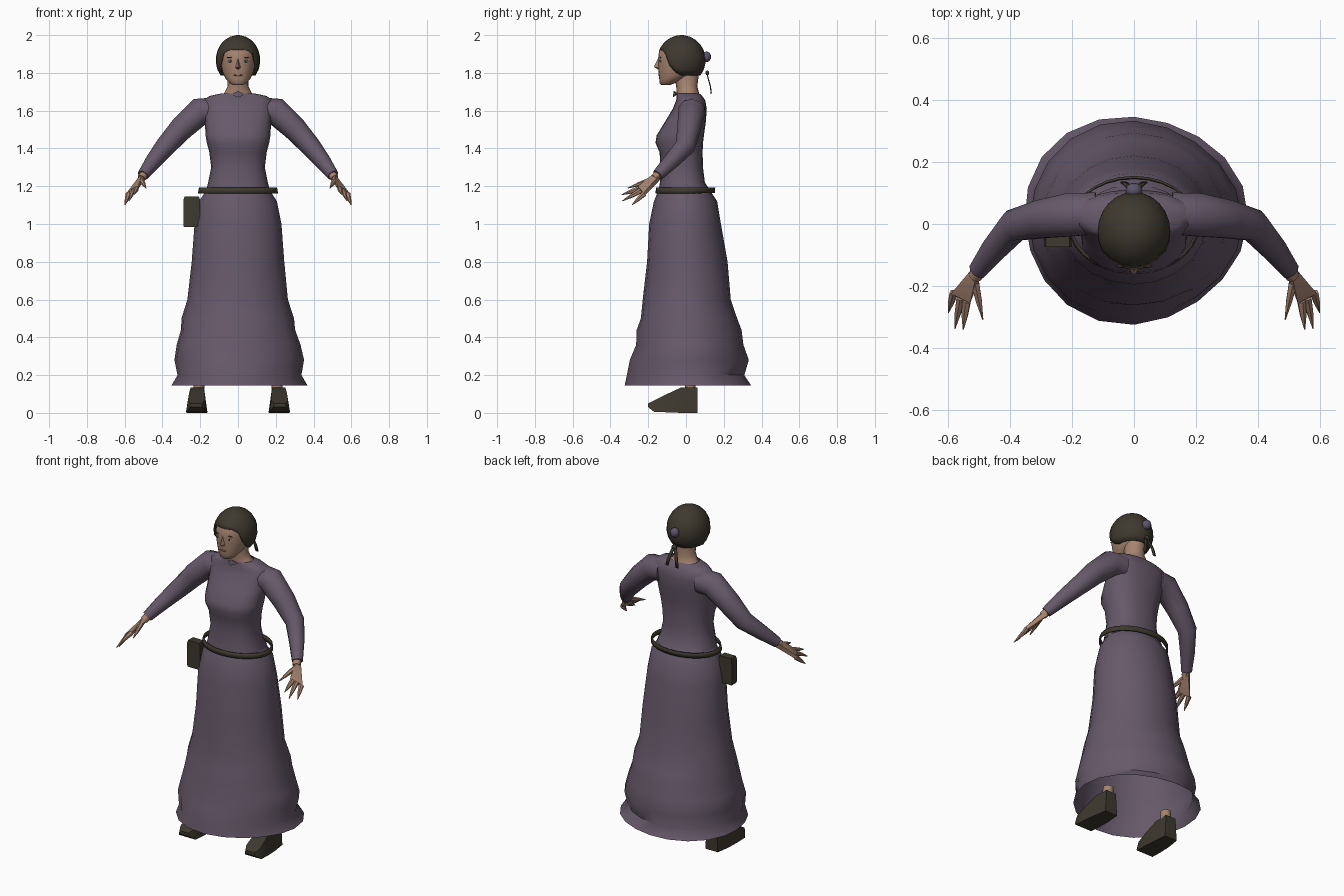
import bpy, bmesh, math
from mathutils import Vector

cube = bpy.data.objects.get("Cube")
if cube:
    bpy.data.objects.remove(cube, do_unlink=True)


def material(name, r, g, b):
    m = bpy.data.materials.new(name)
    m.use_nodes = True
    m.diffuse_color = (r, g, b, 1)
    m.node_tree.nodes["Principled BSDF"].inputs["Base Color"].default_value = (r, g, b, 1)
    return m


CLOTH = material("plum cloth", .135, .1, .145)
SKIN = material("skin", .38, .23, .16)
DARK = material("dark brown", .048, .041, .028)
BUN = material("bun purple", .11, .09, .15)
EYE = material("eye grey", .3, .3, .32)
LIP = material("lip", .26, .13, .1)


def finish(name, bm, mat, mirror=False, angle=50, thick=0):
    """Turn a bmesh into a shaded object, optionally mirrored in x."""
    bmesh.ops.recalc_face_normals(bm, faces=bm.faces)
    me = bpy.data.meshes.new(name)
    bm.to_mesh(me)
    bm.free()
    me.materials.append(mat)
    ob = bpy.data.objects.new(name, me)
    bpy.context.collection.objects.link(ob)
    if thick:
        ob.modifiers.new("Thickness", "SOLIDIFY").thickness = thick
    if mirror:
        ob.modifiers.new("Mirror", "MIRROR").use_mirror_merge = False
    bpy.ops.object.select_all(action="DESELECT")
    ob.select_set(True)
    bpy.context.view_layer.objects.active = ob
    bpy.ops.object.shade_smooth_by_angle(angle=math.radians(angle))
    return ob


def bridge(bm, rings, caps=(True, True)):
    """Skin a list of equal point rings."""
    vs = [[bm.verts.new(p) for p in ring] for ring in rings]
    n = len(vs[0])
    for a, b in zip(vs, vs[1:]):
        for i in range(n):
            j = (i + 1) % n
            bm.faces.new((a[i], a[j], b[j], b[i]))
    if caps[0]:
        bm.faces.new(vs[0])
    if caps[1]:
        bm.faces.new(vs[-1])


def loft(name, sections, mat, n=20, power=1, caps=(True, True), wave=0, **kw):
    """Stack horizontal sections given as z, half width, front y, back y."""
    def point(s, i):
        z, rx, front, back = s
        a = math.tau * i / n
        k = 1 + wave * math.sin(3 * a + 7 * z) * max(0, .8 - z)
        c, d = math.cos(a), math.sin(a)
        x = math.copysign(abs(c) ** power, c) * rx * k
        y = math.copysign(abs(d) ** power, d) * (back - front) / 2 * k
        return x, (front + back) / 2 + y, z
    bm = bmesh.new()
    bridge(bm, [[point(s, i) for i in range(n)] for s in sections], caps)
    return finish(name, bm, mat, **kw)


def tube(name, stations, mat, n=10, **kw):
    """Round limb through stations of x, y, z, radius."""
    pts = [Vector(s[:3]) for s in stations]
    rings = []
    for k, s in enumerate(stations):
        d = (pts[min(k + 1, len(pts) - 1)] - pts[max(k - 1, 0)]).normalized()
        u = d.cross(Vector((0, 1, .01))).normalized()
        v = d.cross(u)
        rings.append([pts[k] + (u * math.cos(math.tau * i / n) + v * math.sin(math.tau * i / n)) * s[3]
                      for i in range(n)])
    bm = bmesh.new()
    bridge(bm, rings)
    return finish(name, bm, mat, **kw)


def hull(name, points, mat, **kw):
    bm = bmesh.new()
    verts = [bm.verts.new(p) for p in points]
    bmesh.ops.convex_hull(bm, input=verts)
    return finish(name, bm, mat, **kw)


def blob(name, centre, size, mat, **kw):
    bm = bmesh.new()
    bmesh.ops.create_uvsphere(bm, u_segments=12, v_segments=8, radius=1)
    bmesh.ops.scale(bm, vec=size, verts=bm.verts)
    bmesh.ops.translate(bm, vec=centre, verts=bm.verts)
    return finish(name, bm, mat, **kw)


# Dress: long flared skirt, fitted bodice and sleeves
loft("skirt", [(.145, .36, -.32, .35), (.2, .328, -.312, .31), (.28, .343, -.3, .33),
               (.36, .328, -.268, .3), (.44, .302, -.265, .29), (.5, .298, -.242, .268),
               (.6, .266, -.23, .236), (.8, .245, -.206, .22), (1, .23, -.195, .185),
               (1.12, .206, -.17, .165), (1.18, .168, -.145, .125)],
     CLOTH, caps=(False, False), wave=.04)
loft("bodice", [(1.18, .168, -.145, .125), (1.22, .158, -.138, .1), (1.3, .142, -.135, .09),
                (1.38, .152, -.14, .088), (1.43, .165, -.162, .09), (1.47, .172, -.155, .095),
                (1.54, .175, -.112, .105), (1.61, .185, -.07, .11), (1.655, .185, -.052, .102),
                (1.678, .15, -.05, .085), (1.692, .085, -.05, .07)],
     CLOTH, caps=(False, False), power=.85)
tube("sleeve", [(.12, .035, 1.6, .07), (.2, .03, 1.597, .073), (.3, .015, 1.505, .064),
                (.385, -.005, 1.41, .054), (.45, -.08, 1.33, .043), (.503, -.15, 1.258, .031)],
     CLOTH, mirror=True)
hull("collar_point", [(-.035, -.052, 1.685), (.035, -.052, 1.685), (0, -.065, 1.705),
                      (0, -.07, 1.67), (0, -.04, 1.69)], CLOTH)

# Belt and hip pouch
loft("belt", [(1.163, .212, -.162, .152), (1.192, .207, -.158, .155)], DARK, n=28,
     caps=(False, False), thick=.008)
hull("pouch", [(-.245 + sx * w, -.05 + sy * .024, z) for sx in (-1, 1) for sy in (-1, 1)
               for z, w in ((.985, .042), (1.0, .044), (1.13, .043), (1.145, .038))], DARK)

# Hands with pointed fingers
wrist = [(.485, -.15, 1.255), (.525, -.148, 1.25), (.508, -.165, 1.272), (.5, -.135, 1.236)]
knuckles = [(.528, -.255, 1.2), (.53, -.25, 1.18), (.59, -.225, 1.165), (.585, -.22, 1.148)]
hull("palm", wrist + knuckles, SKIN, mirror=True, angle=30)
tube("wrist", [(.475, -.115, 1.295, .024), (.512, -.17, 1.242, .022)], SKIN, n=8, mirror=True)
fingers = {"index": ((.54, -.25, 1.186), (.55, -.34, 1.155)),
           "middle": ((.558, -.24, 1.176), (.577, -.337, 1.122)),
           "little": ((.58, -.222, 1.16), (.598, -.285, 1.102)),
           "thumb": ((.512, -.19, 1.232), (.487, -.308, 1.19))}
for label, (root, tip) in fingers.items():
    mid = Vector(root).lerp(Vector(tip), .5)
    tube(label + "_finger", [(*root, .015), (*mid, .011), (*tip, .002)], SKIN, n=6, mirror=True)

# Shoes and ankles
shoe = []
for y, low, high, wide, narrow in ((-.2, .03, .05, .035, .03), (-.17, .006, .065, .055, .045),
                                   (-.1, .003, .1, .056, .042), (-.025, 0, .135, .052, .035),
                                   (.06, 0, .135, .042, .033)):
    lean = .215 - y * .03
    for s in (-1, 1):
        shoe += [(lean + s * wide, y, low), (lean + s * narrow, y, high)]
hull("shoe", shoe, DARK, mirror=True, angle=30)
tube("ankle", [(.208, .022, .11, .028), (.205, .025, .18, .03)], SKIN, mirror=True)

# Neck, head and face
loft("neck", [(1.665, .11, -.045, .085), (1.69, .075, -.05, .07), (1.73, .055, -.052, .06),
              (1.81, .055, -.07, .07)], SKIN)
loft("head", [(1.735, .026, -.13, -.085), (1.745, .044, -.139, -.06), (1.77, .066, -.142, 0),
              (1.8, .081, -.145, .05), (1.84, .091, -.148, .07), (1.88, .095, -.147, .08),
              (1.92, .095, -.142, .08), (1.96, .075, -.11, .06)], SKIN, n=24)
hull("nose", [(0, -.145, 1.883), (-.017, -.14, 1.826), (.017, -.14, 1.826), (0, -.17, 1.831),
              (0, -.143, 1.815)], SKIN)
blob("eye", (.04, -.1355, 1.862), (.015, .0045, .0065), EYE, mirror=True)
blob("iris", (.04, -.137, 1.862), (.006, .0045, .006), DARK, mirror=True)
blob("brow", (.041, -.1355, 1.882), (.019, .0045, .003), DARK, mirror=True)
blob("lips", (0, -.142, 1.788), (.023, .0048, .005), LIP)

# Hair cap, cut high over the face and low at the sides and nape
hairline = {0: 66, 15: 66, 30: 67, 45: 74, 60: 104, 75: 121}
bm = bmesh.new()
rows = []
for k in range(9):
    row = []
    for i in range(24):
        azimuth = i * 15
        drop = hairline.get(min(azimuth, 360 - azimuth), 128)
        p = math.radians(drop) * (.04 + .96 * k / 8)
        a = math.radians(azimuth)
        row.append((.118 * math.sin(p) * math.sin(a), -.024 - .128 * math.sin(p) * math.cos(a),
                    1.868 + .132 * math.cos(p)))
    rows.append(row)
bridge(bm, rows, caps=(True, False))
finish("hair", bm, DARK, thick=.012)
blob("hair_bun", (0, .108, 1.885), (.027, .025, .028), BUN)

# Hanging tie behind the neck: a knot with two flat tails
blob("tie_knot", (0, .113, 1.8), (.016, .01, .013), DARK)
bm = bmesh.new()
spine = ((.004, .113, 1.8), (.016, .122, 1.765), (.026, .132, 1.73), (.034, .137, 1.69))
pairs = [(bm.verts.new((x - .009, y, z)), bm.verts.new((x + .009, y, z))) for x, y, z in spine]
for a, b in zip(pairs, pairs[1:]):
    bm.faces.new((a[0], a[1], b[1], b[0]))
finish("tie_tail", bm, DARK, mirror=True, thick=.006)
